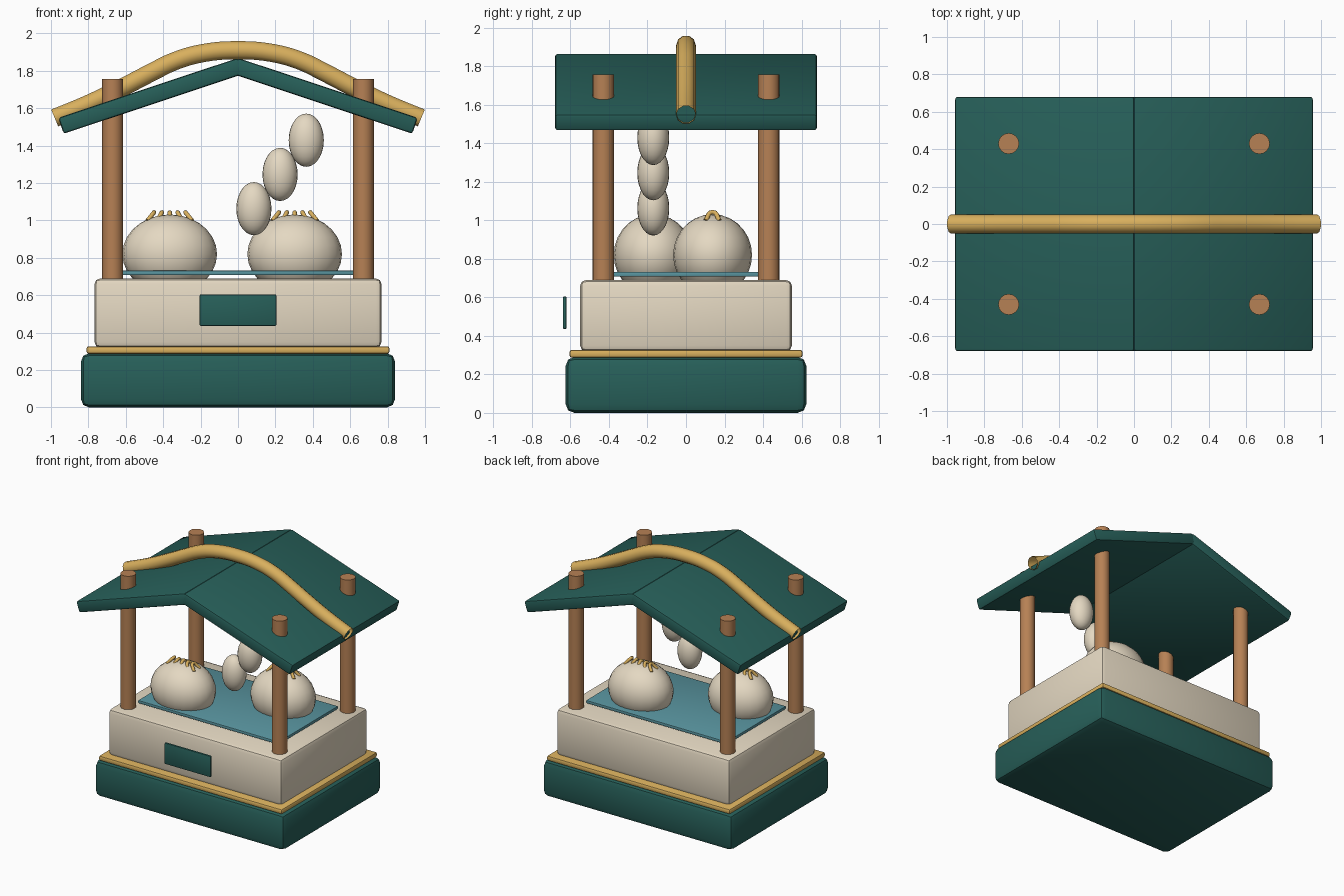
import bpy, bmesh, math
from mathutils import Matrix

if "Cube" in bpy.data.objects:
    bpy.data.objects.remove(bpy.data.objects["Cube"])


def material(name, rgb):
    m = bpy.data.materials.new(name)
    m.diffuse_color = (*rgb, 1)
    m.use_nodes = True
    m.node_tree.nodes["Principled BSDF"].inputs["Base Color"].default_value = m.diffuse_color
    return m


GREEN = material("green", (0.02, 0.115, 0.1))
CREAM = material("cream", (0.78, 0.69, 0.54))
GOLD = material("gold", (0.69, 0.43, 0.11))
WOOD = material("wood", (0.47, 0.22, 0.09))
BLUE = material("blue", (0.1, 0.3, 0.35))


def add_mesh(name, bm, mat, matrix=Matrix(), angle=40):
    me = bpy.data.meshes.new(name)
    bm.to_mesh(me)
    bm.free()
    me.materials.append(mat)
    ob = bpy.data.objects.new(name, me)
    bpy.context.collection.objects.link(ob)
    ob.matrix_world = matrix
    bpy.ops.object.select_all(action='DESELECT')
    ob.select_set(True)
    bpy.context.view_layer.objects.active = ob
    bpy.ops.object.shade_smooth_by_angle(angle=math.radians(angle))
    return ob


def box(name, loc, size, bevel, mat, tilt=0.0, segments=2):
    bm = bmesh.new()
    bmesh.ops.create_cube(bm, size=1, matrix=Matrix.Diagonal((*size, 1)))
    bmesh.ops.bevel(bm, geom=bm.edges[:], offset=bevel, segments=segments,
                    profile=0.5, affect='EDGES')
    return add_mesh(name, bm, mat, Matrix.Translation(loc) @ Matrix.Rotation(tilt, 4, 'Y'))


def ball(name, loc, radii, mat):
    bm = bmesh.new()
    bmesh.ops.create_uvsphere(bm, u_segments=24, v_segments=14, radius=1,
                              matrix=Matrix.Diagonal((*radii, 1)))
    return add_mesh(name, bm, mat, Matrix.Translation(loc))


def post(name, x, y, z0, z1, r):
    bm = bmesh.new()
    bmesh.ops.create_cone(bm, cap_ends=True, segments=16, radius1=r, radius2=r, depth=z1 - z0)
    return add_mesh(name, bm, WOOD, Matrix.Translation((x, y, (z0 + z1) / 2)))


def tube(name, points, r, mat, caps):
    cu = bpy.data.curves.new(name, 'CURVE')
    cu.dimensions = '3D'
    cu.bevel_depth = r
    cu.bevel_resolution = 3
    cu.use_fill_caps = caps
    cu.resolution_u = 4
    sp = cu.splines.new('BEZIER')
    sp.bezier_points.add(len(points) - 1)
    for bp, p in zip(sp.bezier_points, points):
        bp.co = p
        bp.handle_left_type = bp.handle_right_type = 'AUTO'
    cu.materials.append(mat)
    ob = bpy.data.objects.new(name, cu)
    bpy.context.collection.objects.link(ob)
    return ob


# Stall base, trim, counter, sign and tray
box("base", (0, 0, 0.145), (1.68, 1.25, 0.29), 0.045, GREEN)
box("gold_trim", (0, 0, 0.307), (1.62, 1.21, 0.04), 0.012, GOLD)
box("counter", (0, 0, 0.505), (1.535, 1.10, 0.37), 0.03, CREAM)
box("front_sign", (0, -0.63, 0.52), (0.41, 0.02, 0.17), 0.008, GREEN)
box("tray", (0, 0, 0.72), (1.245, 0.75, 0.024), 0.005, BLUE)

# Corner posts
for sx, nx in ((-1, "left"), (1, "right")):
    for sy, ny in ((-1, "front"), (1, "back")):
        post(f"{ny}_{nx}_post", sx * 0.67, sy * 0.43, 0.68, 1.757, 0.056)

# Two sloping roof slabs
for s, n in ((-1, "left"), (1, "right")):
    box(f"{n}_roof", (s * 0.466, 0, 1.666), (1.012, 1.36, 0.09), 0.014, GREEN,
        tilt=s * math.radians(18.4))

# Open-ended arched ridge tube
half = [(0.98, 1.548), (0.79, 1.627), (0.6, 1.72), (0.475, 1.785), (0.33, 1.855), (0.18, 1.896)]
arch = [(-x, 0, z) for x, z in half] + [(0, 0, 1.91)] + [(x, 0, z) for x, z in reversed(half)]
tube("roof_arch", arch, 0.051, GOLD, False)

# Buns with fanned pleats on top
for n, bx, by in (("left", -0.365, -0.17), ("right", 0.303, 0.138)):
    ball(f"{n}_bun", (bx, by, 0.82), (0.253, 0.205, 0.212), CREAM)
    for i in range(-2, 3):
        drop = 0.003 * i * i
        foot, top = bx + i * 0.06, bx + i * 0.042
        tube(f"{n}_bun_pleat_{i + 3}",
             [(foot, by - 0.036, 1.01 - drop), (top, by, 1.043), (foot, by + 0.036, 1.01 - drop)],
             0.012, GOLD, True)

# Rising steam puffs
for i in range(3):
    ball(f"steam_puff_{i + 1}", (0.085 + 0.14 * i, -0.17, 1.063 + 0.183 * i),
         (0.094, 0.083, 0.142), CREAM)
